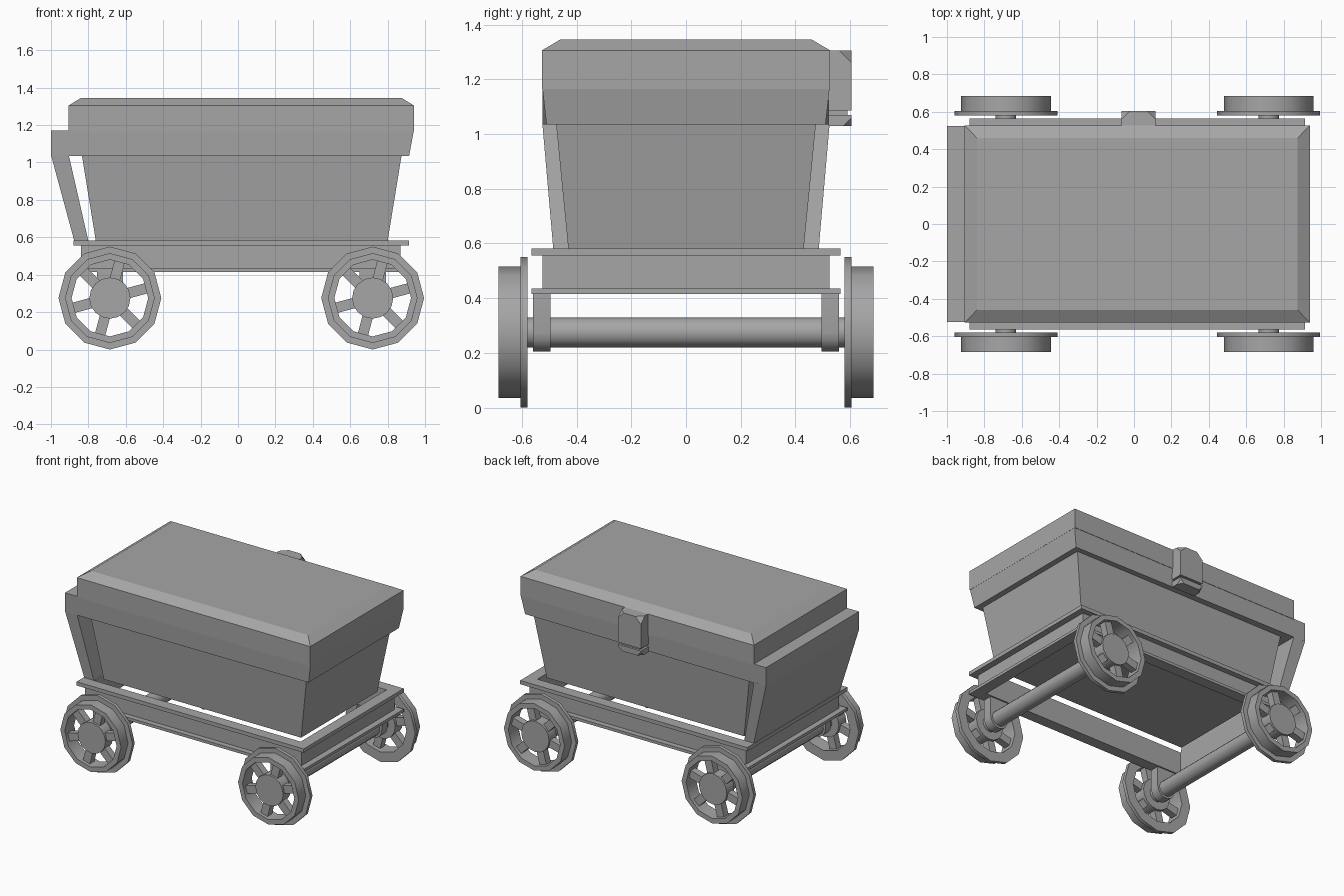
import bpy, bmesh, math
from mathutils import Matrix

if "Cube" in bpy.data.objects:
    bpy.data.objects.remove(bpy.data.objects["Cube"], do_unlink=True)

gray = bpy.data.materials.new("plain gray")
gray.use_nodes = True
gray.diffuse_color = (0.38, 0.38, 0.38, 1)
gray.node_tree.nodes["Principled BSDF"].inputs["Base Color"].default_value = gray.diffuse_color


def finish(name, bm, smooth=False):
    bmesh.ops.recalc_face_normals(bm, faces=bm.faces[:])
    mesh = bpy.data.meshes.new(name)
    bm.to_mesh(mesh)
    bm.free()
    mesh.materials.append(gray)
    ob = bpy.data.objects.new(name, mesh)
    bpy.context.collection.objects.link(ob)
    if smooth:
        bpy.ops.object.select_all(action="DESELECT")
        ob.select_set(True)
        bpy.context.view_layer.objects.active = ob
        bpy.ops.object.shade_smooth_by_angle(angle=math.radians(35))
    return ob


def loft(bm, layers):
    """Stack of rectangles (z, x_min, x_max, half depth at x_min, half depth at x_max)."""
    rings = []
    for z, x0, x1, d0, d1 in layers:
        corners = ((x0, -d0), (x1, -d1), (x1, d1), (x0, d0))
        rings.append([bm.verts.new((x, y, z)) for x, y in corners])
    bm.faces.new(rings[0])
    bm.faces.new(rings[-1])
    for a, b in zip(rings, rings[1:]):
        for i in range(4):
            j = (i + 1) % 4
            bm.faces.new((a[i], a[j], b[j], b[i]))


def stack(name, *layers):
    bm = bmesh.new()
    loft(bm, layers)
    return finish(name, bm)


def add_box(bm, x0, x1, y0, y1, z0, z1):
    size = Matrix.Diagonal((x1 - x0, y1 - y0, z1 - z0, 1))
    move = Matrix.Translation(((x0 + x1) / 2, (y0 + y1) / 2, (z0 + z1) / 2))
    return bmesh.ops.create_cube(bm, size=1, matrix=move @ size)["verts"]


def lathe(bm, profile, sides, closed):
    """Turn (radius, y) points about the y axis; open profiles get end caps."""
    rings = []
    for r, y in profile:
        angles = [2 * math.pi * i / sides for i in range(sides)]
        rings.append([bm.verts.new((r * math.sin(a), y, r * math.cos(a))) for a in angles])
    pairs = list(zip(rings, rings[1:]))
    if closed:
        pairs.append((rings[-1], rings[0]))
    else:
        bm.faces.new(rings[0])
        bm.faces.new(rings[-1])
    for a, b in pairs:
        for i in range(sides):
            j = (i + 1) % sides
            bm.faces.new((a[i], a[j], b[j], b[i]))


# Tub, rim, lid and the leaning end panel
stack("tub", (0.58, -0.76, 0.80, 0.43, 0.43), (1.04, -0.835, 0.875, 0.475, 0.475))
stack("rim", (1.035, -1, 0.915, 0.525, 0.51), (1.17, -1, 0.94, 0.525, 0.525))
stack("lid", (1.165, -0.905, 0.94, 0.527, 0.527), (1.305, -0.905, 0.94, 0.527, 0.527),
      (1.345, -0.84, 0.875, 0.46, 0.46))
stack("end_panel", (0.58, -0.875, -0.80, 0.485, 0.485), (1.04, -1, -0.905, 0.525, 0.525))


# Open rectangular chassis: a web between two flanges
def frame(name, z0, z1, x0, x1, y):
    bm = bmesh.new()
    ix0, ix1, iy = -0.80, 0.835, 0.485
    outer = [(x0, -y), (x1, -y), (x1, y), (x0, y)]
    inner = [(ix0, -iy), (ix1, -iy), (ix1, iy), (ix0, iy)]
    rings = [[bm.verts.new((px, py, z)) for px, py in pts]
             for pts, z in ((outer, z0), (outer, z1), (inner, z1), (inner, z0))]
    for a, b in zip(rings, rings[1:] + rings[:1]):
        for i in range(4):
            j = (i + 1) % 4
            bm.faces.new((a[i], a[j], b[j], b[i]))
    finish(name, bm)


frame("chassis_top_flange", 0.555, 0.582, -0.88, 0.915, 0.565)
frame("chassis_web", 0.435, 0.555, -0.84, 0.87, 0.525)
frame("chassis_bottom_flange", 0.415, 0.435, -0.88, 0.915, 0.565)

# Latch on the back, in an upper and a lower block with cut outer corners
bm = bmesh.new()
add_box(bm, -0.067, 0.115, 0.52, 0.605, 1.085, 1.305)
top = [v for v in bm.verts if v.co.y > 0.6 and v.co.z > 1.3]
bmesh.ops.bevel(bm, geom=top, offset=0.045, affect="VERTICES", segments=1)
finish("latch_upper", bm)
bm = bmesh.new()
add_box(bm, -0.067, 0.115, 0.52, 0.605, 1.03, 1.07)
low = [v for v in bm.verts if v.co.y > 0.6 and v.co.z < 1.04]
bmesh.ops.bevel(bm, geom=low, offset=0.03, affect="VERTICES", segments=1)
add_box(bm, -0.05, 0.10, 0.52, 0.59, 1.065, 1.09)
finish("latch_lower", bm)

# Running gear
WHEEL_Z = 0.275
for end, x in (("left", 0.72), ("right", -0.685)):
    bm = bmesh.new()
    lathe(bm, [(0.055, -0.61), (0.055, 0.61)], 12, False)
    axle = finish(end + "_axle", bm, True)
    axle.location = (x, 0, WHEEL_Z)

    for side, s in (("front", -1), ("back", 1)):
        place = (x, 0, WHEEL_Z)

        # Bearing bracket with a rounded lower end
        bm = bmesh.new()
        outline = [(0.07, 0.145), (-0.07, 0.145)]
        outline += [(-0.07 * math.cos(math.pi * k / 8), -0.07 * math.sin(math.pi * k / 8))
                    for k in range(9)]
        face = bm.faces.new([bm.verts.new((px, s * 0.495, pz)) for px, pz in outline])
        out = bmesh.ops.extrude_face_region(bm, geom=[face], use_keep_orig=True)["geom"]
        bmesh.ops.translate(bm, vec=(0, s * 0.065, 0),
                            verts=[v for v in out if isinstance(v, bmesh.types.BMVert)])
        finish(f"{side}_{end}_bracket", bm, True).location = place

        # Flanged wheel: rim, hub and spokes
        bm = bmesh.new()
        rim = [(0.275, 0.58), (0.275, 0.605), (0.24, 0.605),
               (0.24, 0.685), (0.205, 0.685), (0.205, 0.58)]
        lathe(bm, [(r, s * y) for r, y in rim], 12, True)
        lathe(bm, [(0.11, s * 0.59), (0.11, s * 0.675)], 16, False)
        for k in range(6):
            verts = add_box(bm, 0.09, 0.22, s * 0.635 - 0.025, s * 0.635 + 0.025, -0.028, 0.028)
            turn = Matrix.Rotation(math.radians(15 + 60 * k), 3, "Y")
            bmesh.ops.rotate(bm, verts=verts, matrix=turn.inverted())
        finish(f"{side}_{end}_wheel", bm, True).location = place
